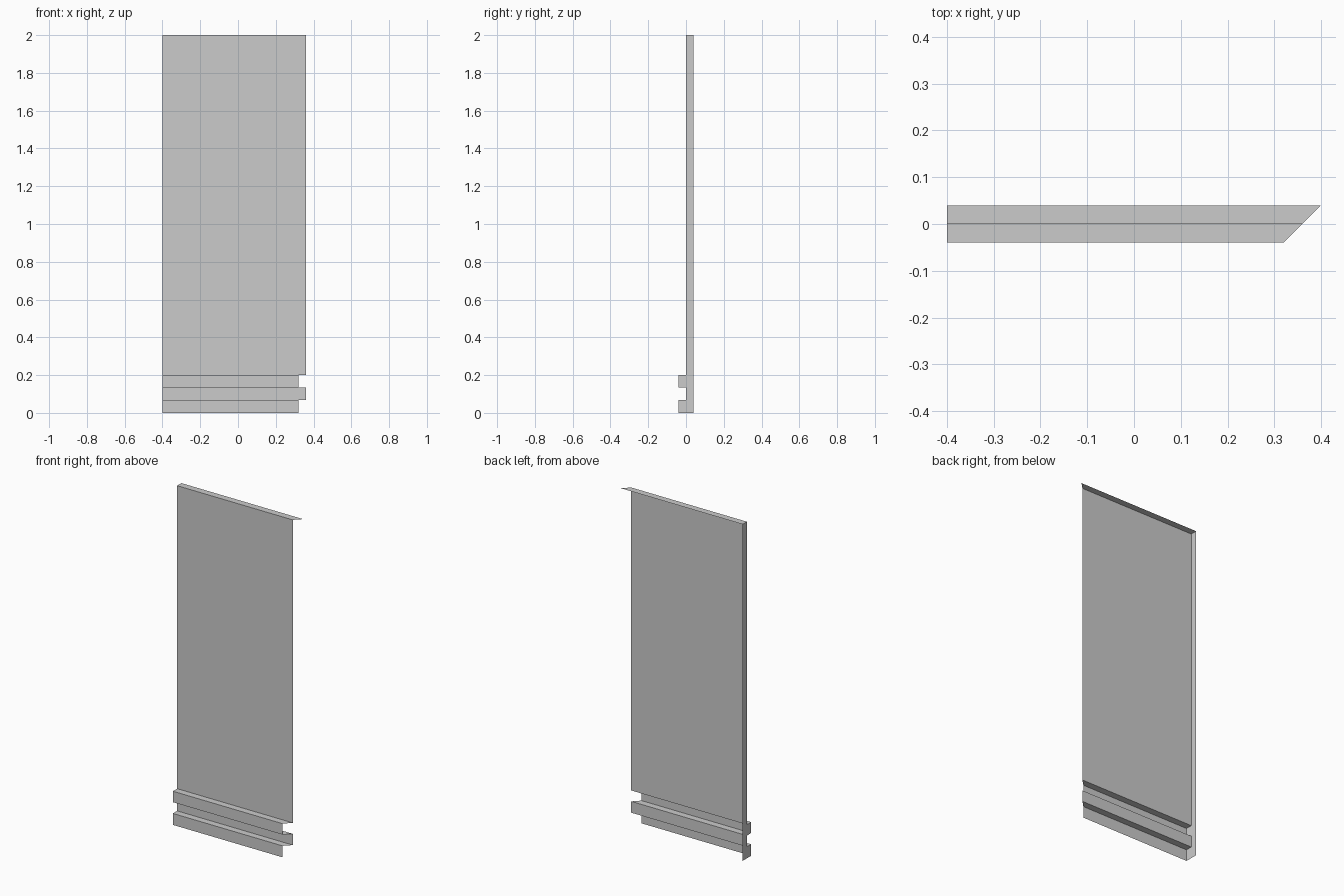
import bpy
import bmesh

if "Cube" in bpy.data.objects:
    bpy.data.objects.remove(bpy.data.objects["Cube"])

LEFT = -0.4        # square end
MITRE = 0.36       # right end at y = 0, cut at 45 degrees

# Cross-section (y, z): top edge, panel face, two skirting rails with a groove
profile = [(0.04, 2.0), (0, 2.0), (0, 0.2), (-0.04, 0.2), (-0.04, 0.135),
           (0, 0.135), (0, 0.068), (-0.04, 0.068), (-0.04, 0)]

bm = bmesh.new()
left = [bm.verts.new((LEFT, y, z)) for y, z in profile]
right = [bm.verts.new((MITRE + y, y, z)) for y, z in profile]

# Front shell; the back, underside and mitred end are open
for i in range(len(profile) - 1):
    bm.faces.new((left[i + 1], right[i + 1], right[i], left[i]))

# Closed left end
back_foot = bm.verts.new((LEFT, 0.04, 0))
bm.faces.new(list(reversed(left + [back_foot])))

mesh = bpy.data.meshes.new("wall_panel")
bm.to_mesh(mesh)
bm.free()
panel = bpy.data.objects.new("wall_panel", mesh)
bpy.context.collection.objects.link(panel)
